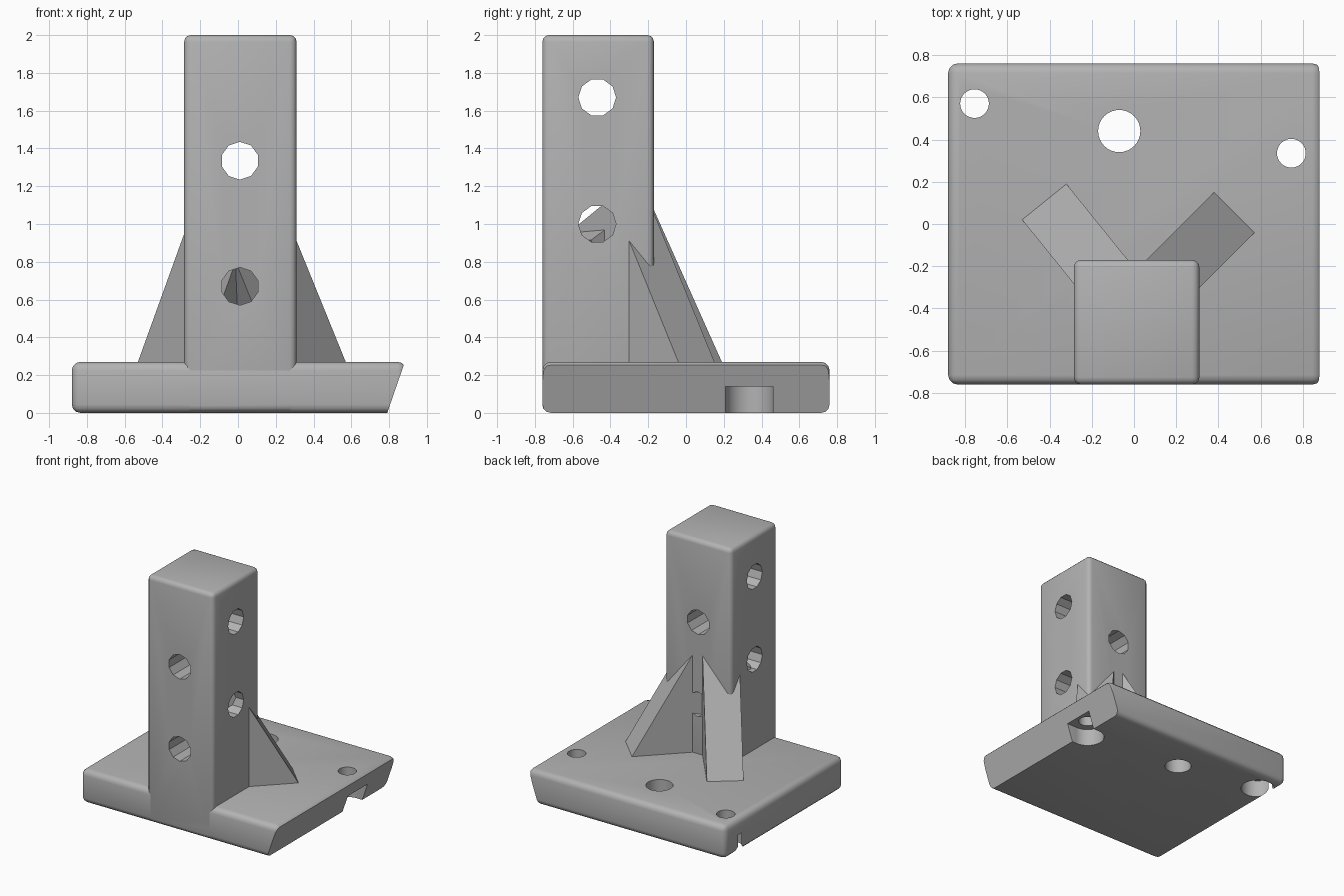
import bpy, bmesh, math
from mathutils import Vector, Matrix

old = bpy.data.objects.get("Cube")
if old:
    bpy.data.objects.remove(old, do_unlink=True)

grey = bpy.data.materials.new("plain_grey")
grey.use_nodes = True
COLOUR = (0.45, 0.45, 0.45, 1)
grey.diffuse_color = COLOUR
grey.node_tree.nodes["Principled BSDF"].inputs["Base Color"].default_value = COLOUR


def finish(name, bm):
    bmesh.ops.recalc_face_normals(bm, faces=bm.faces[:])
    mesh = bpy.data.meshes.new(name)
    bm.to_mesh(mesh)
    bm.free()
    mesh.materials.append(grey)
    obj = bpy.data.objects.new(name, mesh)
    bpy.context.collection.objects.link(obj)
    return obj


def bevelled_box(low, high, bevel):
    low, high = Vector(low), Vector(high)
    bm = bmesh.new()
    bmesh.ops.create_cube(bm, size=1)
    bmesh.ops.scale(bm, vec=high - low, verts=bm.verts[:])
    bmesh.ops.translate(bm, vec=(low + high) / 2, verts=bm.verts[:])
    bmesh.ops.bevel(bm, geom=bm.edges[:], offset=bevel, segments=3,
                    profile=0.5, affect='EDGES')
    return bm


def cylinder(centre, radius, length, axis='Z', sides=32):
    bm = bmesh.new()
    turn = {'X': Matrix.Rotation(math.pi / 2, 4, 'Y'),
            'Y': Matrix.Rotation(math.pi / 2, 4, 'X'),
            'Z': Matrix.Identity(4)}[axis]
    bmesh.ops.create_cone(bm, cap_ends=True, segments=sides, radius1=radius,
                          radius2=radius, depth=length,
                          matrix=Matrix.Translation(centre) @ turn)
    return finish("hole_cutter", bm)


def cut(obj, cutters):
    bpy.context.view_layer.objects.active = obj
    for cutter in cutters:
        mod = obj.modifiers.new("hole", 'BOOLEAN')
        mod.operation = 'DIFFERENCE'
        mod.solver = 'EXACT'
        mod.object = cutter
        bpy.ops.object.modifier_apply(modifier=mod.name)
        bpy.data.objects.remove(cutter, do_unlink=True)


def smooth(obj):
    bpy.ops.object.select_all(action='DESELECT')
    obj.select_set(True)
    bpy.context.view_layer.objects.active = obj
    bpy.ops.object.shade_smooth_by_angle(angle=math.radians(32))


# Base plate with one undercut end
bm = bevelled_box((-0.88, -0.76, 0), (0.89, 0.76, 0.27), 0.045)
bmesh.ops.bisect_plane(bm, geom=bm.verts[:] + bm.edges[:] + bm.faces[:],
                       plane_co=(0.79, 0, 0), plane_no=(0.26, 0, -0.09),
                       clear_outer=True)
bmesh.ops.holes_fill(bm, edges=[e for e in bm.edges if e.is_boundary], sides=0)
base = finish("base_plate", bm)

# Screw holes, counterbored from below; one counterbore opens on the undercut end
cutters = [cylinder((-0.07, 0.44, 0.1), 0.1, 1)]
for x, y in ((-0.755, 0.57), (0.745, 0.335)):
    cutters += [cylinder((x, y, 0.1), 0.068, 1),
                cylinder((x, y, 0), 0.127, 0.28)]
slot = bmesh.new()
bmesh.ops.create_cube(slot, size=1, matrix=Matrix.Translation((0.845, 0.335, 0))
                      @ Matrix.Diagonal((0.2, 0.252, 0.28, 1)))
cutters.append(finish("slot_cutter", slot))
cut(base, cutters)
smooth(base)

# Upright post with crossing holes
post = finish("post", bevelled_box((-0.285, -0.76, 0.005), (0.31, -0.17, 2), 0.035))
cut(post, [cylinder((0.01, -0.47, z), 0.1, 2, 'Y', 10) for z in (0.67, 1.335)]
    + [cylinder((0, -0.47, z), 0.1, 2, 'X', 10) for z in (1.0, 1.67)])
smooth(post)


# Slanted braces: leaning bars that run from the plate into the post
def brace(name, foot, inward):
    inward = Vector(inward).normalized()
    side = Vector((-inward.y, inward.x, 0)) * 0.135
    profile = ((-0.04, 0.2), (0.5, 1.14), (0.89, 0.915), (0.48, 0.2))
    bm = bmesh.new()
    ring = [bm.verts.new(Vector(foot) + inward * d + side + Vector((0, 0, z)))
            for d, z in profile]
    face = bm.faces.new(ring)
    moved = bmesh.ops.extrude_face_region(bm, geom=[face])["geom"]
    bmesh.ops.translate(bm, vec=-2 * side,
                        verts=[v for v in moved if isinstance(v, bmesh.types.BMVert)])
    return finish(name, bm)


brace("right_brace", (-0.425, 0.105, 0), (0.63, -0.78, 0))
brace("left_brace", (0.475, 0.055, 0), (-1, -1, 0))
